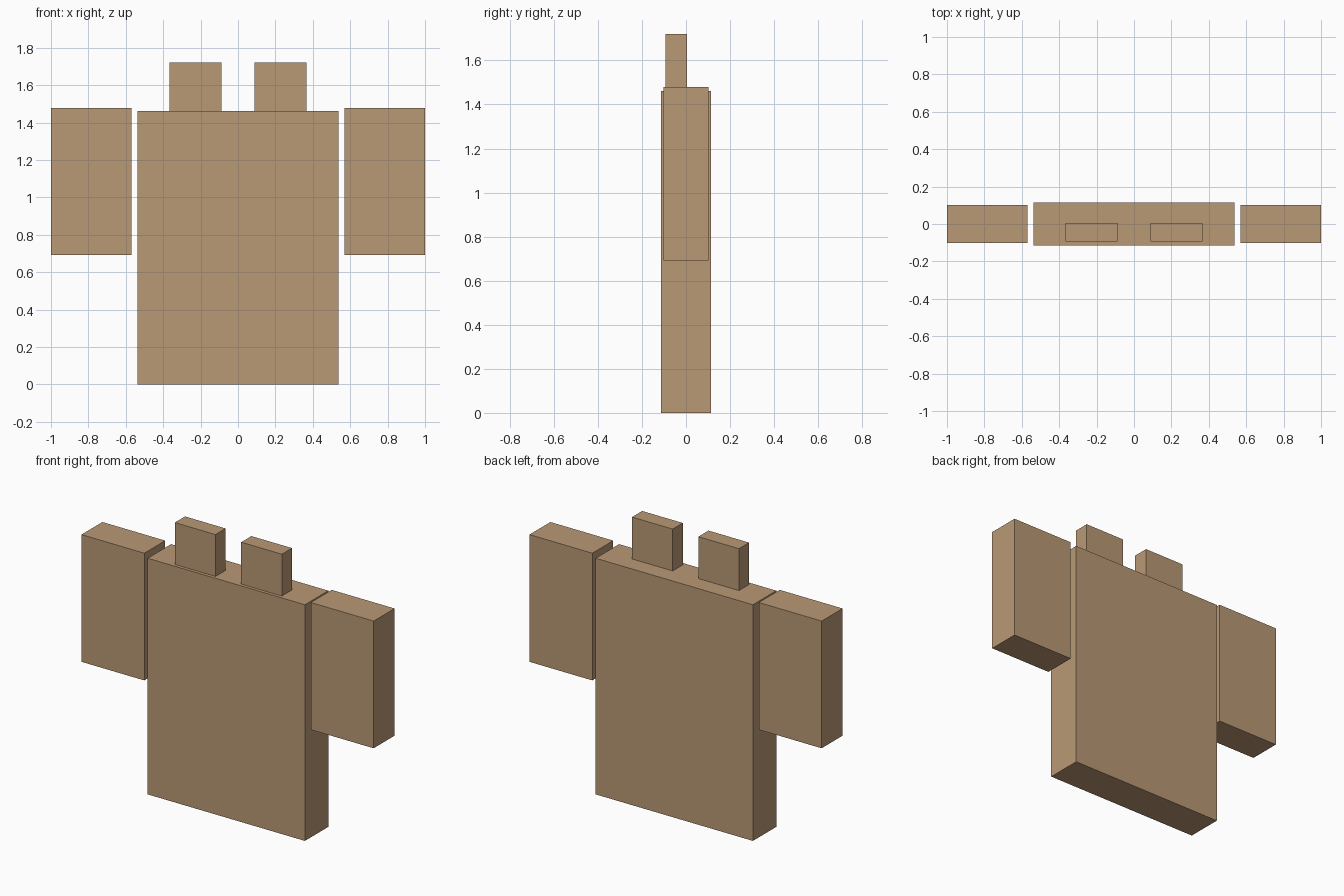
import bpy

if "Cube" in bpy.data.objects:
    bpy.data.objects.remove(bpy.data.objects["Cube"])

mat = bpy.data.materials.new("tan")
mat.diffuse_color = (0.49, 0.32, 0.18, 1)
mat.use_nodes = True
mat.node_tree.nodes["Principled BSDF"].inputs["Base Color"].default_value = mat.diffuse_color


def box(name, x, y, z):
    """Box spanning the given (min, max) ranges."""
    spans = (x, y, z)
    bpy.ops.mesh.primitive_cube_add(size=1, location=[(a + b) / 2 for a, b in spans])
    ob = bpy.context.object
    ob.name = name
    ob.scale = [b - a for a, b in spans]
    bpy.ops.object.transform_apply(location=False, rotation=False, scale=True)
    ob.data.materials.append(mat)
    return ob


# Main slab
box("body", (-0.538, 0.538), (-0.114, 0.114), (0, 1.461))

# Side panels and top tabs, mirrored left and right
for side, s in (("left", -1), ("right", 1)):
    box(side + "_side_panel", sorted((s * 0.57, s * 1.0)), (-0.102, 0.102), (0.692, 1.479))
    box(side + "_top_tab", sorted((s * 0.088, s * 0.366)), (-0.094, 0.005), (1.461, 1.72))
